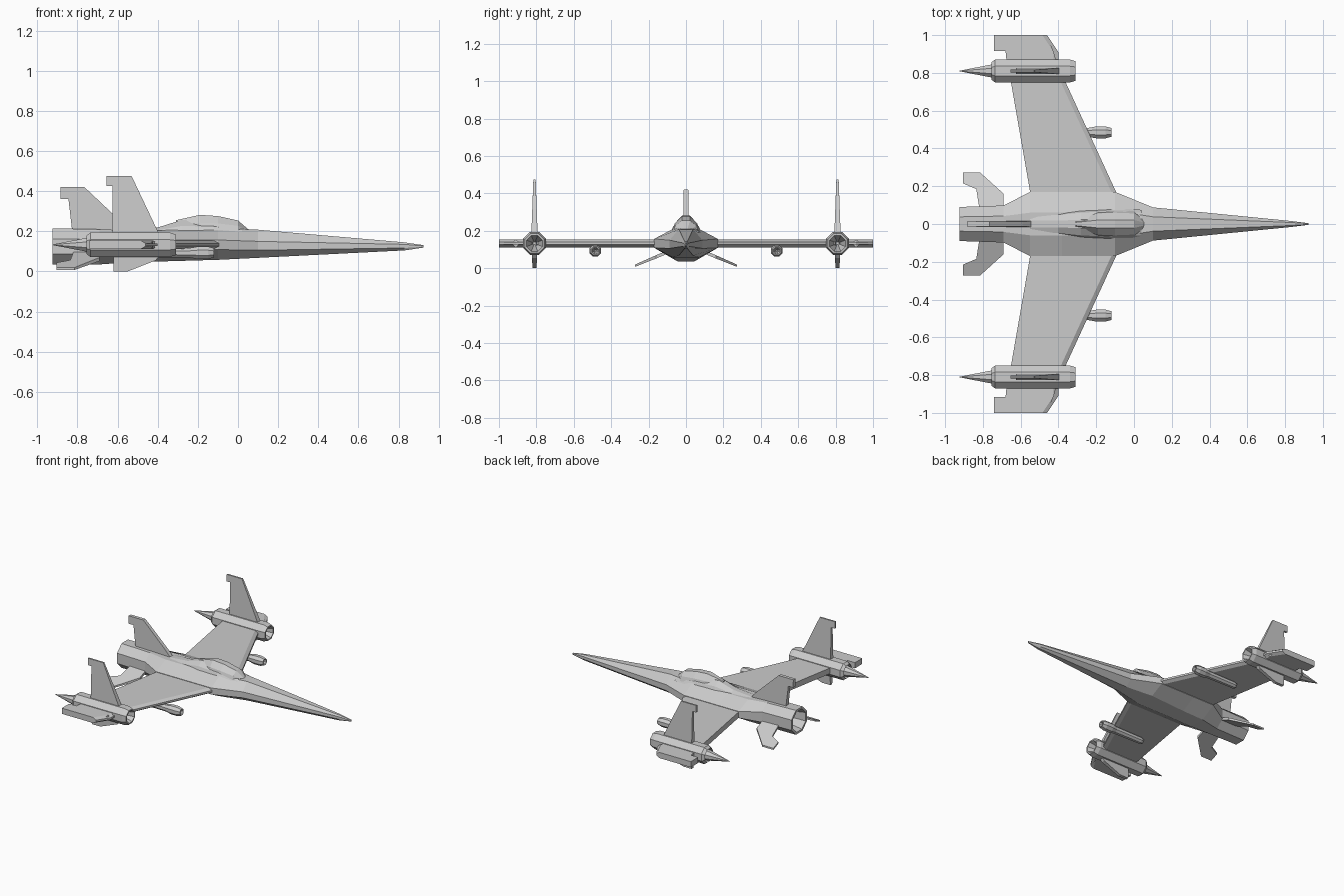
import bpy, bmesh
from math import cos, sin, pi

if "Cube" in bpy.data.objects:
    bpy.data.objects.remove(bpy.data.objects["Cube"])


def finish(bm, name):
    bmesh.ops.remove_doubles(bm, verts=bm.verts, dist=0.0004)
    bmesh.ops.recalc_face_normals(bm, faces=bm.faces)
    me = bpy.data.meshes.new(name)
    bm.to_mesh(me)
    bm.free()
    ob = bpy.data.objects.new(name, me)
    bpy.context.collection.objects.link(ob)
    return ob


def loft(name, rings):
    """Skin a list of equal-length point rings and cap both ends."""
    bm = bmesh.new()
    vs = [[bm.verts.new(p) for p in r] for r in rings]
    n = len(vs[0])
    for a, b in zip(vs, vs[1:]):
        for i in range(n):
            j = (i + 1) % n
            bm.faces.new((a[i], a[j], b[j], b[i]))
    bm.faces.new(vs[0])
    bm.faces.new(vs[-1])
    return finish(bm, name)


def lathe(name, profile, y, z, n=8):
    """Revolve (x, radius) points about a lengthwise axis."""
    rings = [[(x, y + r * cos(2 * pi * (i + .5) / n), z + r * sin(2 * pi * (i + .5) / n))
              for i in range(n)] for x, r in profile]
    return loft(name, rings)


def plate(name, pts, place):
    """Flat panel from (u, v, half thickness) points; place maps (u, v, w) to 3D."""
    return loft(name, [[place(u, v, s * t) for u, v, t in pts] for s in (-1, 1)])


def mirror(ob):
    """Add the opposite half across the centre line."""
    if "mirror_plane" not in bpy.data.objects:
        e = bpy.data.objects.new("mirror_plane", None)
        e.hide_render = True
        bpy.context.collection.objects.link(e)
    m = ob.modifiers.new("Mirror", 'MIRROR')
    m.use_axis = (False, True, False)
    m.mirror_object = bpy.data.objects["mirror_plane"]
    m.use_mirror_merge = False
    return ob


# Fuselage with hollow nozzle: x, half width, flat half width, bottom, side mid, side half height, top
hull = [(-.82, .055, .023, .07, .125, .023, .18),
        (-.925, .075, .031, .05, .125, .031, .20),
        (-.925, .09, .038, .035, .125, .038, .215),
        (-.69, .098, .042, .035, .125, .038, .21),
        (-.55, .17, .06, .045, .133, .024, .205),
        (-.38, .17, .06, .05, .133, .024, .205),
        (-.10, .17, .07, .058, .133, .024, .21),
        (.10, .088, .038, .068, .128, .022, .208),
        (.83, .016, .008, .105, .126, .009, .145),
        (.925, .004, .002, .119, .125, .002, .131)]
loft("fuselage", [[(x, a, t), (x, w, m + s), (x, w, m - s), (x, a, b),
                   (x, -a, b), (x, -w, m - s), (x, -w, m + s), (x, -a, t)]
                  for x, w, a, b, m, s, t in hull])


# Canopy and the spine behind it: x, half width, top height
def hump(name, stations, base):
    loft(name, [[(x, w, base), (x, .8 * w, base + .55 * (t - base)), (x, .3 * w, t),
                 (x, -.3 * w, t), (x, -.8 * w, base + .55 * (t - base)), (x, -w, base)]
                for x, w, t in stations])


hump("canopy", [(-.31, .028, .255), (-.19, .07, .282), (-.10, .075, .276),
                (0, .07, .254), (.055, .025, .207)], .195)
hump("spine_fairing", [(-.55, .06, .207), (-.40, .06, .219), (-.28, .075, .257),
                       (-.12, .085, .25), (.04, .075, .213)], .19)

# Main wing with a bevelled leading edge
ZW = .133
sections = [(.10, -.54, -.06), (.17, -.55, -.095), (.80, -.66, -.385)]
mirror(loft("main_wing", [[(xt, y, ZW - .021), (xt, y, ZW + .021),
                           (xl - .025, y, ZW + .021), (xl, y, ZW + .007),
                           (xl, y, ZW - .007), (xl - .025, y, ZW - .021)]
                          for y, xt, xl in sections]))

# Wing tip panel outboard of the pod
flat = lambda u, v, w: (u, v, ZW + w)
T = .021
mirror(plate("wing_tip", [(-.67, .82, T), (-.68, .915, T), (-.74, .915, T), (-.74, 1, T),
                          (-.485, 1, T), (-.425, .91, T), (-.425, .82, T)], flat))
mirror(plate("wing_tip_edge", [(-.485, 1, T), (-.46, 1, .007), (-.40, .91, .007),
                               (-.40, .82, .007), (-.425, .82, T), (-.425, .91, T)], flat))

# Wing tip pods: hollow intake in front, recessed spike at the back
PY = .81
mirror(lathe("engine_pod", [(-.70, .03), (-.755, .05), (-.735, .066), (-.34, .066),
                            (-.31, .056), (-.31, .046), (-.42, .008)], PY, ZW))
mirror(lathe("pod_spike", [(-.66, .045), (-.76, .036), (-.925, .0015)], PY, ZW))

# Pod fins above and below
upright = lambda y: (lambda u, v, w: (u, y + w, v))
mirror(plate("upper_pod_fin", [(-.39, .18, .017), (-.625, .18, .017), (-.625, .425, .008),
                               (-.655, .425, .008), (-.655, .475, .006), (-.53, .475, .006)],
             upright(PY)))
mirror(plate("lower_pod_fin", [(-.39, .08, .014), (-.62, .08, .014), (-.62, 0, .011),
                               (-.55, 0, .011), (-.41, .055, .013)], upright(PY)))

# Slim stores under the wing
mirror(lathe("wing_store", [(-.48, .018), (-.46, .024), (-.24, .026), (-.20, .034),
                            (-.15, .034), (-.12, .025), (-.12, .019), (-.15, .005)],
             .485, .093))

# Tail fin
plate("tail_fin", [(-.53, .19, .015), (-.825, .19, .016), (-.845, .362, .013),
                   (-.885, .362, .013), (-.885, .42, .012), (-.765, .42, .012),
                   (-.59, .255, .014)], upright(0))

# Drooping tailplanes
droop = lambda u, v, w: (u, v, .128 - .42 * v + w)
mirror(plate("tailplane", [(-.69, .06, .009), (-.69, .16, .009), (-.815, .273, .006),
                           (-.905, .273, .006), (-.905, .215, .006), (-.835, .185, .007),
                           (-.815, .06, .009)], droop))
